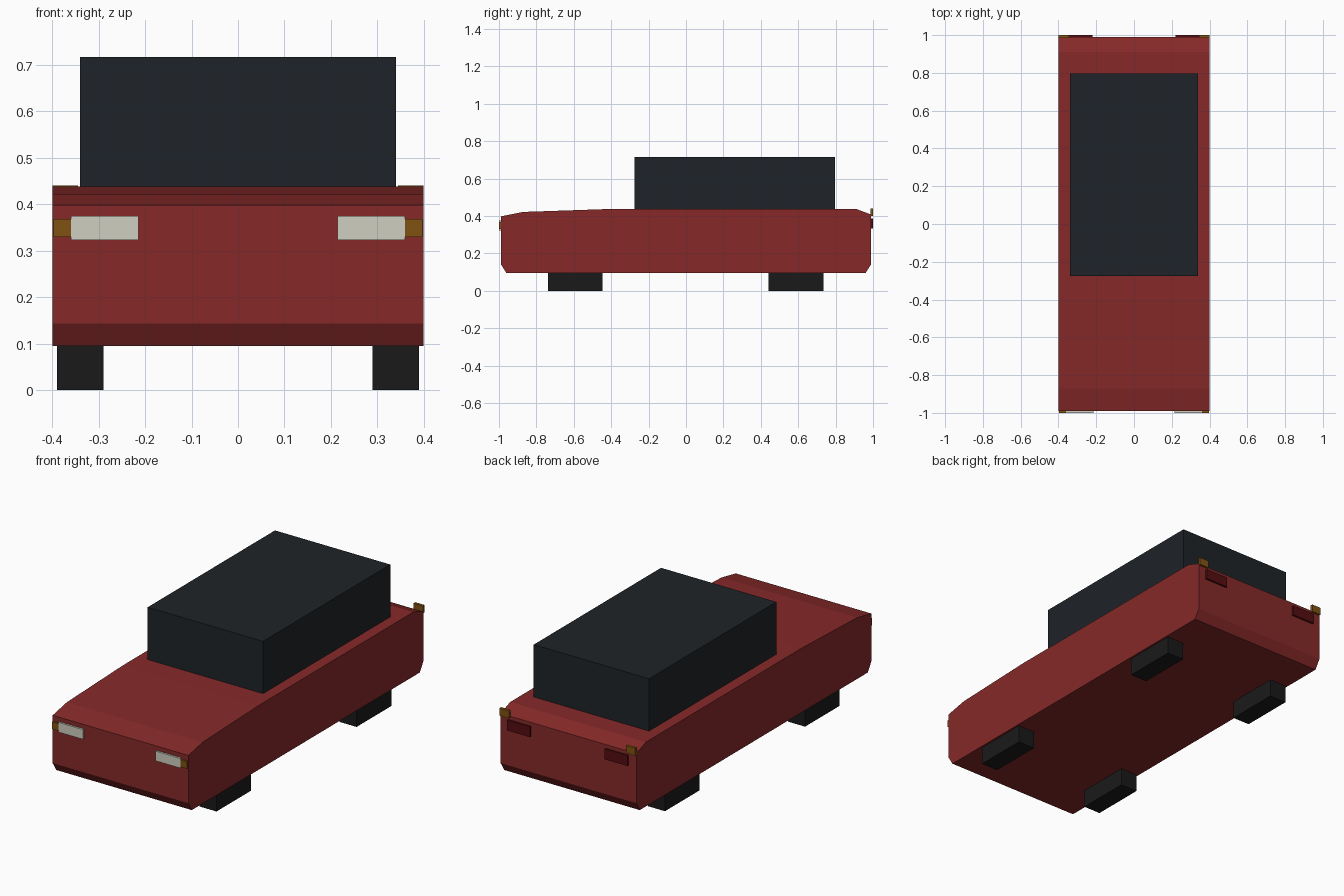
import bpy, bmesh

if "Cube" in bpy.data.objects:
    bpy.data.objects.remove(bpy.data.objects["Cube"])


def material(name, rgb):
    m = bpy.data.materials.new(name)
    m.diffuse_color = (*rgb, 1)
    m.use_nodes = True
    m.node_tree.nodes["Principled BSDF"].inputs["Base Color"].default_value = m.diffuse_color
    return m


RED = material("red_paint", (0.24, 0.022, 0.022))
GLASS = material("dark_glass", (0.013, 0.017, 0.021))
RUBBER = material("rubber", (0.01, 0.01, 0.01))
LAMP = material("lamp_white", (0.62, 0.62, 0.53))
AMBER = material("amber", (0.22, 0.085, 0.006))
TAIL = material("tail_red", (0.09, 0.004, 0.006))


def finish(bm, name, mat):
    bmesh.ops.recalc_face_normals(bm, faces=bm.faces[:])
    me = bpy.data.meshes.new(name)
    bm.to_mesh(me)
    bm.free()
    me.materials.append(mat)
    ob = bpy.data.objects.new(name, me)
    bpy.context.collection.objects.link(ob)
    return ob


def box(name, mat, x, y, z, mirror=False):
    """Box from (min, max) ranges, optionally mirrored across x = 0."""
    bm = bmesh.new()
    bmesh.ops.create_cube(bm, size=1)
    for v in bm.verts:
        v.co = [r[0] + (r[1] - r[0]) * (c + 0.5) for r, c in zip((x, y, z), v.co)]
    ob = finish(bm, name, mat)
    if mirror:
        ob.modifiers.new("mirror", 'MIRROR')
    return ob


# Body: side profile (y, z) extruded across the width
profile = [(-0.99, 0.143), (-0.96, 0.095), (0.96, 0.095), (0.99, 0.143),
           (0.99, 0.408), (0.91, 0.438), (-0.4, 0.438), (-0.87, 0.422), (-0.99, 0.398)]
bm = bmesh.new()
side = bm.faces.new([bm.verts.new((-0.4, y, z)) for y, z in profile])
ext = bmesh.ops.extrude_face_region(bm, geom=[side], use_keep_orig=True)
for v in ext["geom"]:
    if isinstance(v, bmesh.types.BMVert):
        v.co.x = 0.4
finish(bm, "body", RED)

# Cabin
box("cabin", GLASS, (-0.34, 0.34), (-0.275, 0.797), (0.42, 0.717))

# Wheels
for name, y in (("front_wheels", -0.592), ("rear_wheels", 0.588)):
    box(name, RUBBER, (0.29, 0.39), (y - 0.146, y + 0.146), (0, 0.2), True)

# Lights
box("headlights", LAMP, (0.214, 0.36), (-1.0, -0.985), (0.323, 0.375), True)
box("front_indicators", AMBER, (0.36, 0.398), (-1.0, -0.985), (0.33, 0.368), True)
box("tail_lights", TAIL, (0.22, 0.355), (0.985, 1.0), (0.333, 0.388), True)
box("rear_indicators", AMBER, (0.345, 0.4), (0.986, 1.0), (0.4, 0.44), True)
